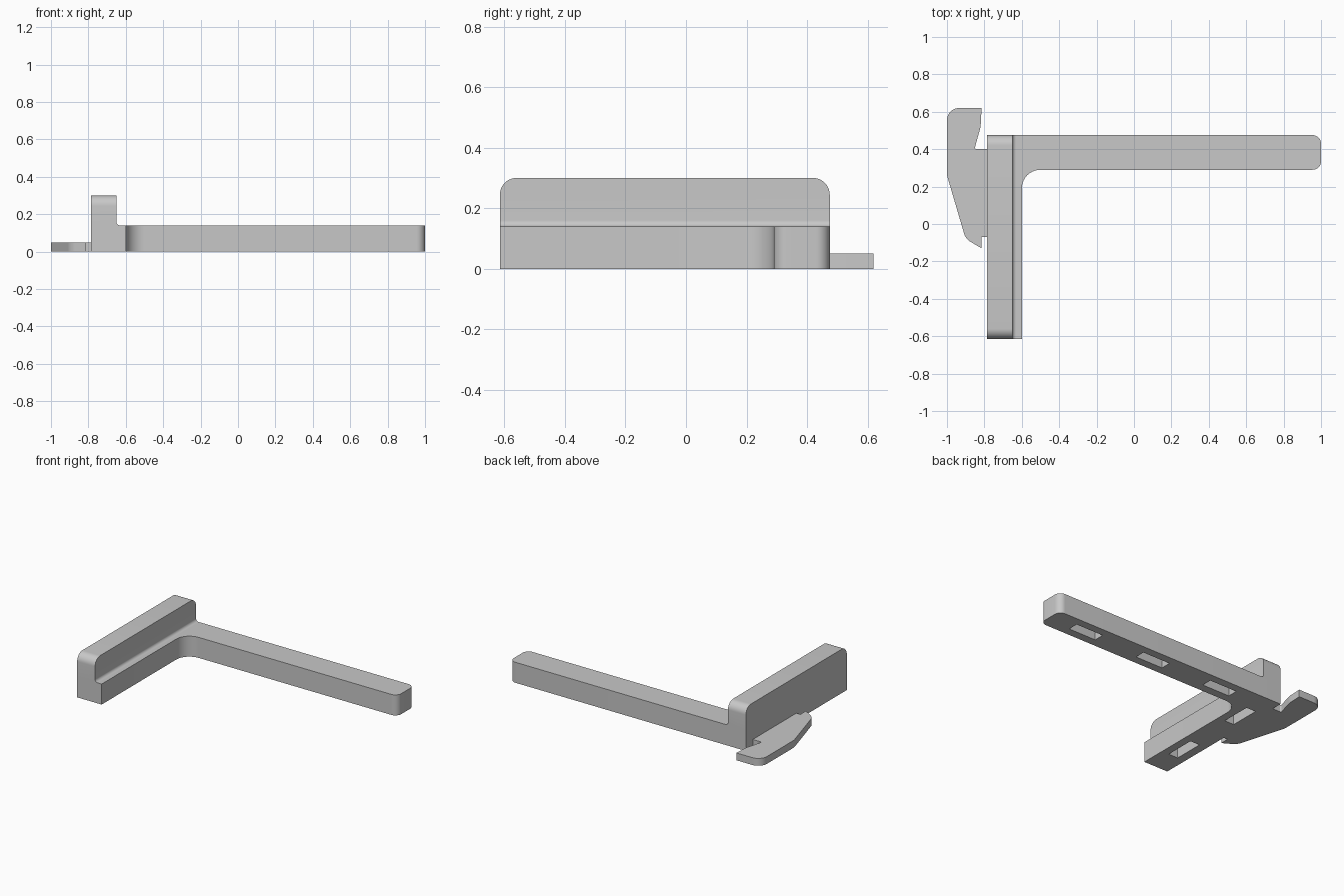
import bpy, bmesh, math
from mathutils import Vector

cube = bpy.data.objects.get("Cube")
if cube:
    bpy.data.objects.remove(cube, do_unlink=True)

grey = bpy.data.materials.new("light_grey")
grey.use_nodes = True
grey.diffuse_color = (0.58, 0.58, 0.58, 1)
grey.node_tree.nodes["Principled BSDF"].inputs["Base Color"].default_value = grey.diffuse_color


def rounded(corners, steps=10):
    """Turn (u, v, radius) corners into an outline with tangent arcs."""
    out = []
    for i, (u, v, r) in enumerate(corners):
        p = Vector((u, v))
        if r == 0:
            out.append(p)
            continue
        a = (Vector(corners[i - 1][:2]) - p).normalized()
        b = (Vector(corners[(i + 1) % len(corners)][:2]) - p).normalized()
        half = a.angle(b) / 2
        centre = p + (a + b).normalized() * r / math.sin(half)
        start = p + a * r / math.tan(half) - centre
        end = p + b * r / math.tan(half) - centre
        sweep = start.angle_signed(end)
        for k in range(steps + 1):
            t = -sweep * k / steps
            out.append(centre + Vector((start.x * math.cos(t) - start.y * math.sin(t),
                                        start.x * math.sin(t) + start.y * math.cos(t))))
    return out


def prism(name, corners, low, high, along="z"):
    """Extrude a rounded outline along z (outline in xy) or y (outline in xz)."""
    bm = bmesh.new()
    place = (lambda p, d: (p.x, p.y, d)) if along == "z" else (lambda p, d: (p.x, d, p.y))
    face = bm.faces.new([bm.verts.new(place(p, low)) for p in rounded(corners)])
    moved = bmesh.ops.extrude_face_region(bm, geom=[face])["geom"]
    shift = Vector((0, 0, high - low)) if along == "z" else Vector((0, high - low, 0))
    bmesh.ops.translate(bm, vec=shift, verts=[g for g in moved if isinstance(g, bmesh.types.BMVert)])
    bmesh.ops.recalc_face_normals(bm, faces=bm.faces)
    mesh = bpy.data.meshes.new(name)
    bm.to_mesh(mesh)
    bm.free()
    mesh.materials.append(grey)
    ob = bpy.data.objects.new(name, mesh)
    bpy.context.collection.objects.link(ob)
    return ob


def smooth(ob):
    bpy.ops.object.select_all(action="DESELECT")
    ob.select_set(True)
    bpy.context.view_layer.objects.active = ob
    bpy.ops.object.shade_smooth_by_angle(angle=math.radians(30))


BACK, FRONT, LEFT, DECK = 0.475, -0.615, -0.785, 0.14

# L-shaped base: short stem and long arm
base = prism("base", [(LEFT, FRONT, 0), (-0.6, FRONT, 0), (-0.6, 0.29, 0.1),
                      (1, 0.29, 0.045), (1, BACK, 0.045), (LEFT, BACK, 0)], 0, DECK)

# Pockets sunk into the underside
pockets = [(x, 0.383, 0.105, 0.036) for x in (-0.37, 0.17, 0.71)]
pockets += [(-0.69, y, 0.036, 0.105) for y in (-0.34, 0.2)]
for i, (x, y, w, d) in enumerate(pockets):
    cutter = prism(f"pocket_cutter_{i}", [(x - w, y - d, 0), (x + w, y - d, 0),
                                          (x + w, y + d, 0), (x - w, y + d, 0)], -0.05, 0.1)
    cutter.hide_render = True
    cutter.hide_set(True)
    cutter.display_type = "WIRE"
    cut = base.modifiers.new("pocket", "BOOLEAN")
    cut.operation = "DIFFERENCE"
    cut.solver = "EXACT"
    cut.object = cutter

# Apply the cuts and discard the cutters
bpy.context.view_layer.update()
cut_mesh = bpy.data.meshes.new_from_object(base.evaluated_get(bpy.context.evaluated_depsgraph_get()))
base.modifiers.clear()
base.data = cut_mesh
for ob in [o for o in bpy.data.objects if o.name.startswith("pocket_cutter")]:
    bpy.data.objects.remove(ob, do_unlink=True)
smooth(base)

# Raised ridge with a cove along its foot and rounded top ends
ridge = prism("ridge", [(LEFT, DECK, 0), (-0.63, DECK, 0), (-0.65, DECK, 0.0199),
                        (-0.65, 0.3, 0), (LEFT, 0.3, 0)], FRONT, BACK, "y")
bm = bmesh.new()
bm.from_mesh(ridge.data)
ends = [e for e in bm.edges if all(v.co.z > 0.29 for v in e.verts)
        and abs(e.verts[0].co.y - e.verts[1].co.y) < 0.01]
bmesh.ops.bevel(bm, geom=ends, offset=0.055, segments=10, profile=0.5, affect="EDGES")
bm.to_mesh(ridge.data)
bm.free()
smooth(ridge)

# Thin hooked tab on the outer side
tab = prism("hook_tab", [
    (LEFT, -0.07, 0), (LEFT, 0.4, 0), (-0.853, 0.4, 0.008), (-0.82, 0.52, 0.15),
    (-0.815, 0.62, 0), (-1, 0.62, 0.065), (-1, 0.26, 0.1), (-0.9, -0.08, 0.08),
    (-0.815, -0.13, 0), (-0.815, -0.07, 0)], 0, 0.05)
smooth(tab)
